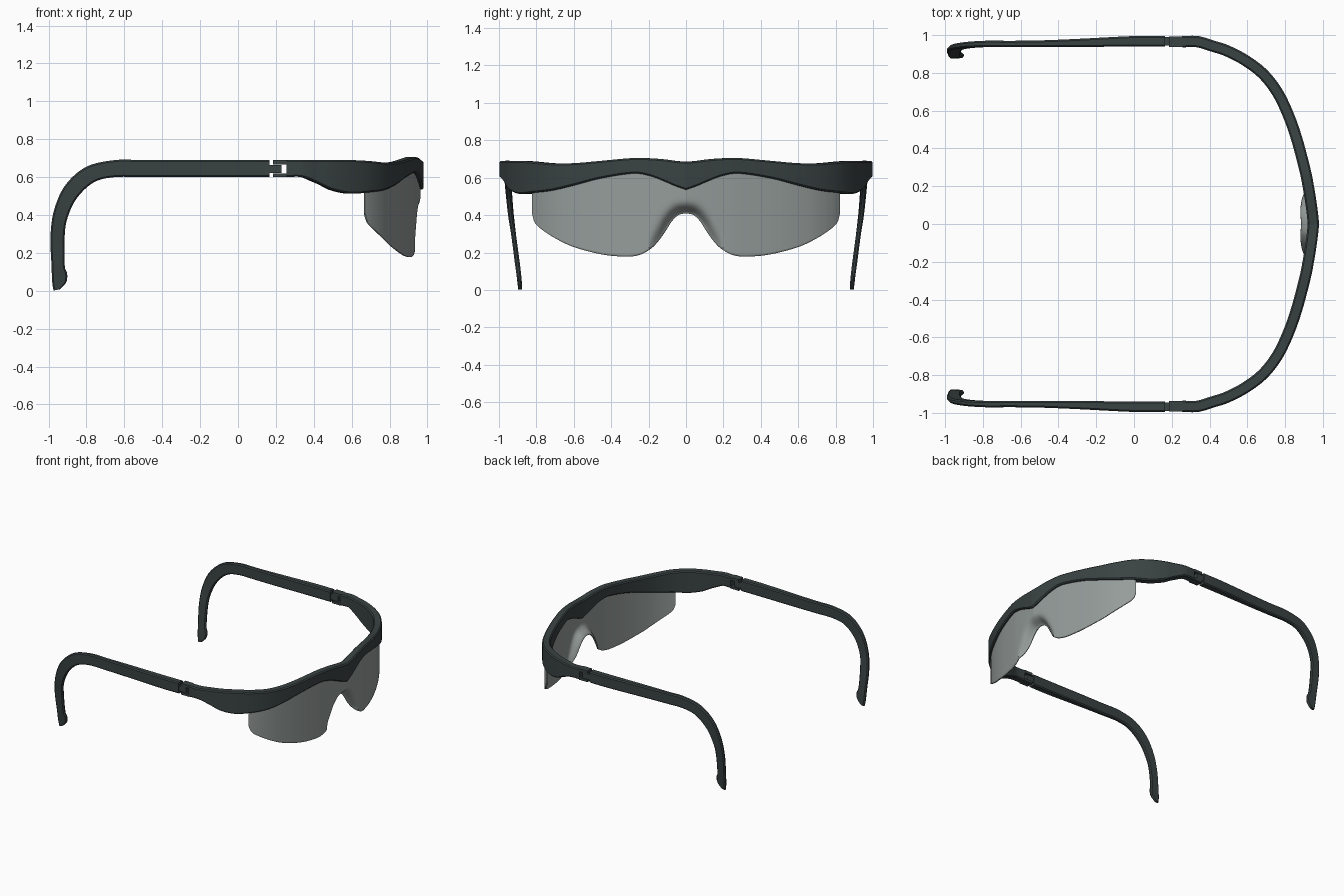
import bpy, bmesh, math
from mathutils import Vector

if "Cube" in bpy.data.objects:
    bpy.data.objects.remove(bpy.data.objects["Cube"])


def material(name, rgba):
    m = bpy.data.materials.new(name)
    m.diffuse_color = rgba
    m.use_nodes = True
    m.node_tree.nodes["Principled BSDF"].inputs["Base Color"].default_value = m.diffuse_color
    return m


DARK = material("dark_plastic", (0.042, 0.055, 0.055, 1))
TINT = material("tinted_lens", (0.3, 0.335, 0.325, 0.6))


def catmull(pts, n):
    """Smooth dense list through control rows of any dimension."""
    out = []
    for i in range(len(pts) - 1):
        a, b, c, d = pts[max(i - 1, 0)], pts[i], pts[i + 1], pts[min(i + 2, len(pts) - 1)]
        for k in range(n):
            t = k / n
            out.append([0.5 * (2 * q + (r - p) * t + (2 * p - 5 * q + 4 * r - s) * t * t
                               + (3 * q - p - 3 * r + s) * t ** 3)
                        for p, q, r, s in zip(a, b, c, d)])
    out.append(list(pts[-1]))
    return out


def lookup(rows, x):
    """Linear interpolation in rows of (x, value) with rising x."""
    for (x0, v0), (x1, v1) in zip(rows, rows[1:]):
        if x <= x1:
            return v0 + (v1 - v0) * (x - x0) / max(x1 - x0, 1e-6)
    return rows[-1][1]


def finish(name, bm, mat, solid=0):
    bmesh.ops.recalc_face_normals(bm, faces=bm.faces)
    me = bpy.data.meshes.new(name)
    bm.to_mesh(me)
    bm.free()
    ob = bpy.data.objects.new(name, me)
    bpy.context.collection.objects.link(ob)
    me.materials.append(mat)
    bpy.ops.object.select_all(action='DESELECT')
    ob.select_set(True)
    bpy.context.view_layer.objects.active = ob
    bpy.ops.object.shade_smooth_by_angle(angle=math.radians(35))
    m = ob.modifiers.new("both_sides", 'MIRROR')
    m.use_axis = (False, True, False)
    m.merge_threshold = 0.002
    if solid:
        s = ob.modifiers.new("thickness", 'SOLIDIFY')
        s.thickness = solid
        s.offset = 0
    return ob


def ring(corners, c):
    """Four corners with each corner cut back by c."""
    pts = []
    for i in range(4):
        p = corners[i]
        for q in (corners[i - 1], corners[(i + 1) % 4]):
            e = q - p
            pts.append(p + e.normalized() * min(c, e.length * 0.35))
    return pts


def loft(bm, rings, caps=(True, True)):
    vs = [[bm.verts.new(p) for p in r] for r in rings]
    n = len(vs[0])
    for a, b in zip(vs, vs[1:]):
        for i in range(n):
            j = (i + 1) % n
            bm.faces.new((a[i], a[j], b[j], b[i]))
    for use, r in zip(caps, (vs[0], vs[-1])):
        if use:
            bm.faces.new(r)


def box(bm, x0, x1, y0, y1, z0, z1):
    loft(bm, [[Vector((x, y, z)) for y, z in ((y0, z0), (y1, z0), (y1, z1), (y0, z1))]
              for x in (x0, x1)])


# Brow frame: outer path x, y, top z, bottom z (half, mirrored)
path = catmull([
    (.255, .995, .69, .60), (.34, .995, .69, .60), (.42, .972, .69, .570),
    (.50, .946, .69, .533), (.60, .895, .69, .513), (.70, .82, .685, .520),
    (.78, .72, .677, .532), (.84, .60, .678, .560), (.89, .46, .69, .596),
    (.935, .29, .705, .622), (.953, .20, .704, .611), (.966, .12, .698, .582),
    (.974, .06, .69, .556), (.98, 0, .685, .535)], 6)
outer, inward = [], []
for i, p in enumerate(path):
    a, b = path[max(i - 1, 0)], path[min(i + 1, len(path) - 1)]
    n = Vector((b[1] - a[1], a[0] - b[0], 0)).normalized()
    outer.append(Vector((p[0], p[1], 0)))
    inward.append(n)
inward[-1] = Vector((-1, 0, 0))
bm = bmesh.new()
rings = []
for p, o, n in zip(path, outer, inward):
    i = o + n * 0.06
    rings.append(ring([Vector((o.x, o.y, p[3])), Vector((o.x, o.y, p[2])),
                       Vector((i.x, i.y, p[2])), Vector((i.x, i.y, p[3]))], 0.008))
loft(bm, rings, (True, False))
# Hinge prongs on the frame ends
box(bm, .185, .26, .937, .993, .60, .619)
box(bm, .185, .26, .937, .993, .667, .69)
finish("brow_frame", bm, DARK)

# Lens: follows the frame path, with the nose notch flared back
edge = catmull([
    (0, .41), (.04, .402), (.08, .365), (.12, .303), (.16, .25), (.20, .213), (.25, .187),
    (.32, .178), (.45, .19), (.60, .23), (.70, .278), (.77, .325), (.805, .36), (.82, .41)], 5)
notch = [e for e in edge if e[0] < 0.22]
mid = [o + n * 0.022 for o, n in zip(outer, inward)]
lens_x = [(m.y, m.x) for m in reversed(mid)]
frame_low = [(p[1], p[3]) for p in reversed(path)]
ROWS = 16
bm = bmesh.new()
cols = []
for y, z0 in edge:
    z1 = lookup(frame_low, y) + 0.035
    col = []
    for k in range(ROWS + 1):
        z = z0 + (z1 - z0) * (k / ROWS) ** 1.3
        d = min(math.hypot(y - e[0], z - e[1]) for e in notch)
        flare = 0.068 * math.exp(-(d / 0.035) ** 2) * max(0, 1 - (y / 0.2) ** 3)
        col.append(bm.verts.new((lookup(lens_x, y) - flare, y, z)))
    cols.append(col)
for a, b in zip(cols, cols[1:]):
    for k in range(ROWS):
        bm.faces.new((a[k], b[k], b[k + 1], a[k + 1]))
finish("lens", bm, TINT, 0.01)

# Temple arms: upper/outer edge x z, lower/inner edge x z, outer y, inner y
arm = catmull([
    (.165, .69, .165, .60, .995, .94), (0, .69, 0, .60, .995, .94),
    (-.30, .69, -.30, .60, .98, .937), (-.50, .69, -.50, .60, .972, .937),
    (-.65, .69, -.65, .60, .97, .937), (-.80, .655, -.76, .573, .97, .937),
    (-.91, .56, -.85, .49, .962, .932), (-.97, .43, -.90, .385, .95, .923),
    (-.99, .29, -.915, .29, .934, .908), (-.985, .14, -.915, .135, .914, .888),
    (-.983, .085, -.902, .09, .907, .882), (-.98, .035, -.907, .045, .901, .878),
    (-.974, .001, -.94, .008, .897, .877)], 6)
bm = bmesh.new()
loft(bm, [ring([Vector((xo, y1, zo)), Vector((xo, y0, zo)),
                Vector((xi, y0, zi)), Vector((xi, y1, zi))], 0.008)
          for xo, zo, xi, zi, y1, y0 in arm])
# Hinge tongue that sits between the prongs
box(bm, .155, .23, .945, .99, .621, .665)
finish("temple_arm", bm, DARK)
